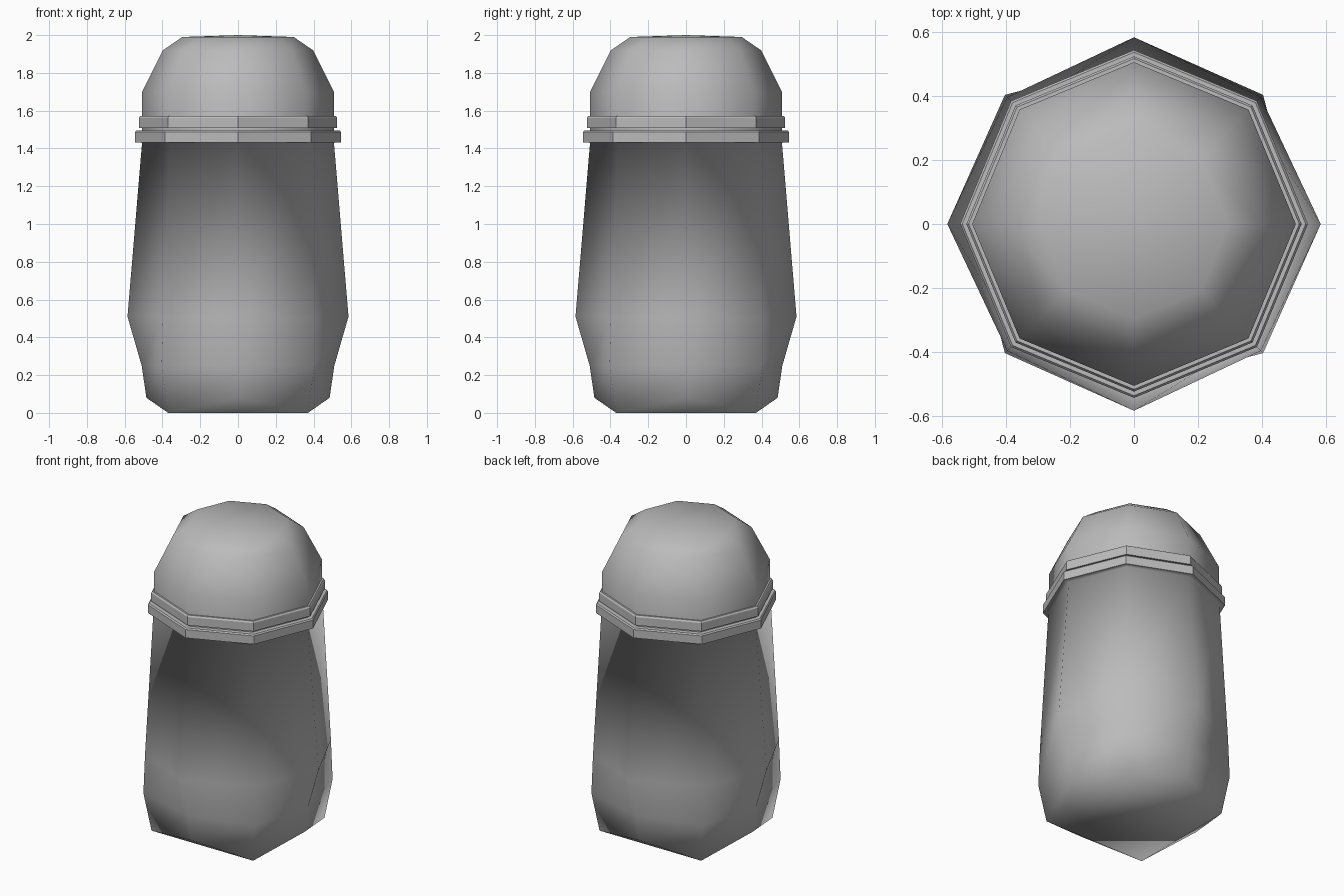
import bpy, bmesh
from math import sin, cos, pi

old = bpy.data.objects.get("Cube")
if old:
    bpy.data.objects.remove(old, do_unlink=True)

SIDES = 8

grey = bpy.data.materials.new("plain_grey")
grey.use_nodes = True
colour = (0.5, 0.5, 0.5, 1)
grey.diffuse_color = colour
grey.node_tree.nodes["Principled BSDF"].inputs["Base Color"].default_value = colour


def add_ring(bm, side, corner):
    """Eight points: even ones lie on the axes, odd ones on the diagonals."""
    ring = []
    for i in range(SIDES):
        r, z = corner if i % 2 else side
        a = 2 * pi * i / SIDES
        ring.append(bm.verts.new((r * cos(a), r * sin(a), z)))
    return ring


def bridge(bm, low, high):
    for i in range(SIDES):
        j = (i + 1) % SIDES
        bm.faces.new((low[i], low[j], high[j], high[i]))


def lathe(name, levels, finish=None, smooth=True):
    """Skin the (side, corner) levels from the bottom up, then close the ends."""
    bm = bmesh.new()
    rings = [add_ring(bm, *level) for level in levels]
    for low, high in zip(rings, rings[1:]):
        bridge(bm, low, high)
    if finish:
        finish(bm, rings)
    mesh = bpy.data.meshes.new(name)
    bm.to_mesh(mesh)
    bm.free()
    for face in mesh.polygons:
        face.use_smooth = smooth
    mesh.materials.append(grey)
    obj = bpy.data.objects.new(name, mesh)
    bpy.context.collection.objects.link(obj)
    return obj


def even(profile):
    return [(p, p) for p in profile]


# Square foot whose sides slope up to the middle of each body side
def close_foot(bm, rings):
    foot = rings[0]
    bm.faces.new([foot[i] for i in (7, 5, 3, 1)])
    for i in range(0, SIDES, 2):
        bm.faces.new((foot[i - 1], foot[(i + 1) % SIDES], foot[i]))


# Shallow fan over the crown
def close_crown(bm, rings):
    tip = bm.verts.new((0, 0, 2.0))
    top = rings[-1]
    for i in range(SIDES):
        bm.faces.new((top[i], top[(i + 1) % SIDES], tip))


def cap_top(bm, rings):
    bm.faces.new(rings[-1])


def cap_both(bm, rings):
    cap_top(bm, rings)
    bm.faces.new(rings[0][::-1])


# Tapered body, flaring into the underside of the lower band
lathe("body", [
    ((0.485, 0.08), (0.523, 0.0)),
    ((0.51, 0.25), (0.572, 0.25)),
    ((0.585, 0.51), (0.562, 0.51)),
    ((0.508, 1.43), (0.512, 1.43)),
    ((0.545, 1.432), (0.545, 1.432)),
], close_foot)

# Two bands around the neck
lathe("lower_band", even([(0.545, 1.432), (0.545, 1.487), (0.538, 1.495)]),
      cap_top, smooth=False)
lathe("upper_band", even([(0.525, 1.508), (0.525, 1.562), (0.518, 1.572)]),
      cap_both, smooth=False)

# Domed lid
lathe("lid", even([(0.507, 1.48), (0.507, 1.70), (0.397, 1.92), (0.295, 1.99)]),
      close_crown)
